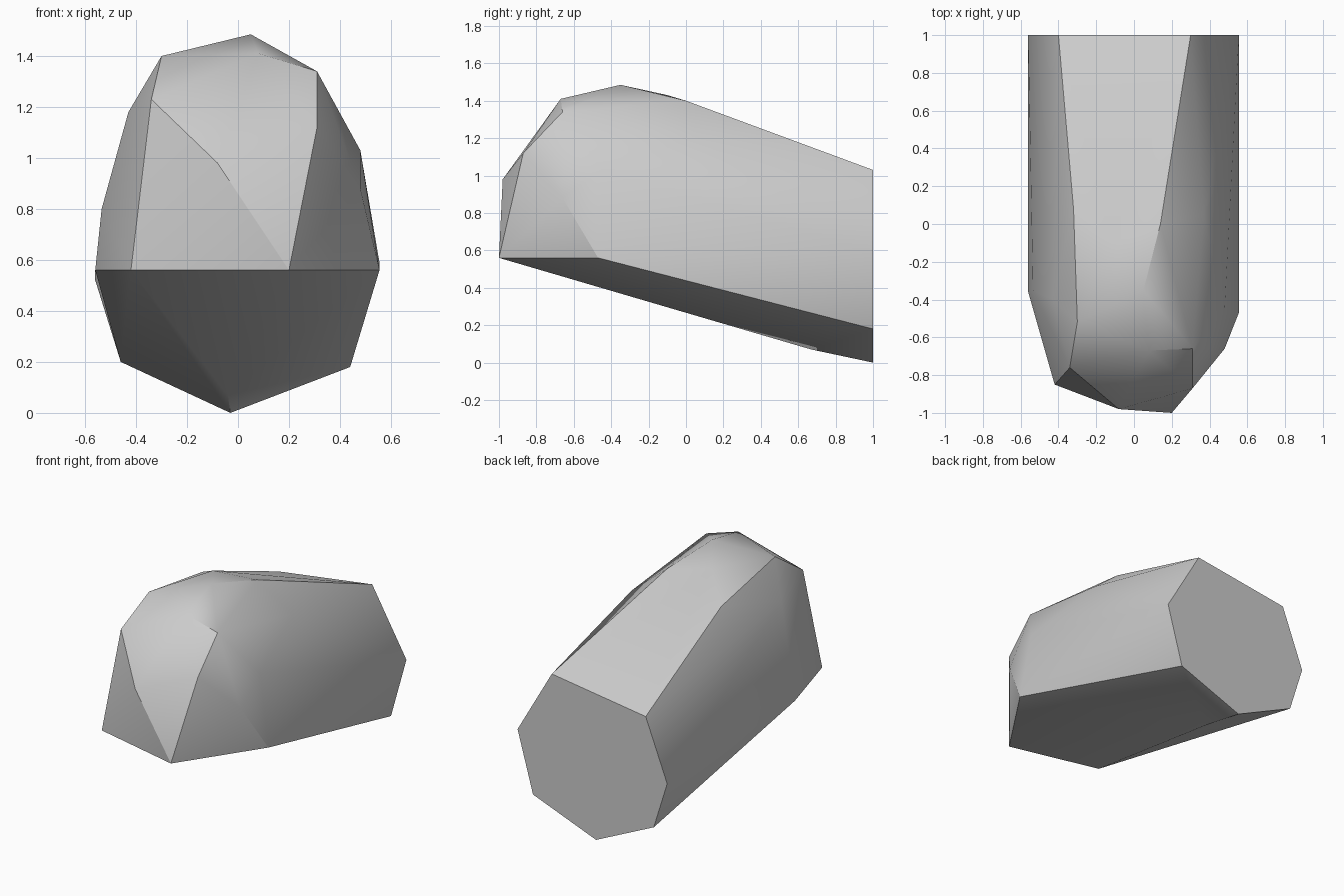
import bpy
import bmesh
import math

# Remove the default cube only
default_cube = bpy.data.objects.get("Cube")
if default_cube is not None:
    bpy.data.objects.remove(default_cube, do_unlink=True)


def make_material(name, colour):
    """Plain flat material with matching viewport and render colour."""
    material = bpy.data.materials.new(name)
    material.use_nodes = True
    material.diffuse_color = colour
    for node in material.node_tree.nodes:
        if node.type == "BSDF_PRINCIPLED":
            node.inputs["Base Color"].default_value = colour
            node.inputs["Roughness"].default_value = 0.9
    return material


def chiselled_solid(name, corner_groups, material):
    """Wrap groups of corners in one faceted convex solid."""
    mesh = bpy.data.meshes.new(name)
    solid = bmesh.new()
    for group in corner_groups:
        for corner in group:
            solid.verts.new(corner)
    hull = bmesh.ops.convex_hull(solid, input=list(solid.verts))
    spare = {v for v in hull["geom_interior"] + hull["geom_unused"]
             if isinstance(v, bmesh.types.BMVert)}
    bmesh.ops.delete(solid, geom=list(spare), context="VERTS")
    # Merge coplanar triangles into clean facets
    bmesh.ops.dissolve_limit(solid, angle_limit=math.radians(1),
                             verts=list(solid.verts), edges=list(solid.edges))
    bmesh.ops.recalc_face_normals(solid, faces=list(solid.faces))
    solid.to_mesh(mesh)
    solid.free()
    mesh.materials.append(material)
    rock = bpy.data.objects.new(name, mesh)
    bpy.context.collection.objects.link(rock)
    return rock


# Flat seven-sided cut at the back, given as x and z
back_outline = [(-.03, 0), (.44, .18), (.555, .59), (.3, 1.03),
                (-.4, .93), (-.56, .52), (-.46, .2)]
back_cut = [(x, 1, z) for x, z in back_outline]

# Level undercut ridge around the front, given as x and y
ridge_outline = [(-.56, -.36), (-.42, -.85), (.2, -1), (.555, -.47)]
front_ridge = [(x, y, .56) for x, y in ridge_outline]

# Front slope above the ridge
front_slope = [(-.08, -.98, .98), (.31, -.87, 1.12), (-.34, -.76, 1.23)]

# Shoulders on both flanks
flanks = [(.48, -.66, .88), (.48, -.45, 1.03), (.37, .05, 1.21),
          (-.43, -.4, 1.18), (-.535, -.35, .8)]

# Crown and the long top facet running back
crown = [(.08, -.67, 1.41), (.31, -.66, 1.34), (-.3, -.52, 1.4),
         (.05, -.35, 1.485), (-.12, -.1, 1.43), (.14, 0, 1.4),
         (-.32, .08, 1.3)]

# Keel underneath
keel = [(-.04, .67, .07)]

stone_grey = make_material("stone grey", (.6, .6, .6, 1))
boulder = chiselled_solid(
    "boulder",
    [back_cut, front_ridge, front_slope, flanks, crown, keel],
    stone_grey,
)

# Soft shading with crisp main edges
bpy.ops.object.select_all(action="DESELECT")
boulder.select_set(True)
bpy.context.view_layer.objects.active = boulder
bpy.ops.object.shade_smooth_by_angle(angle=math.radians(30))
